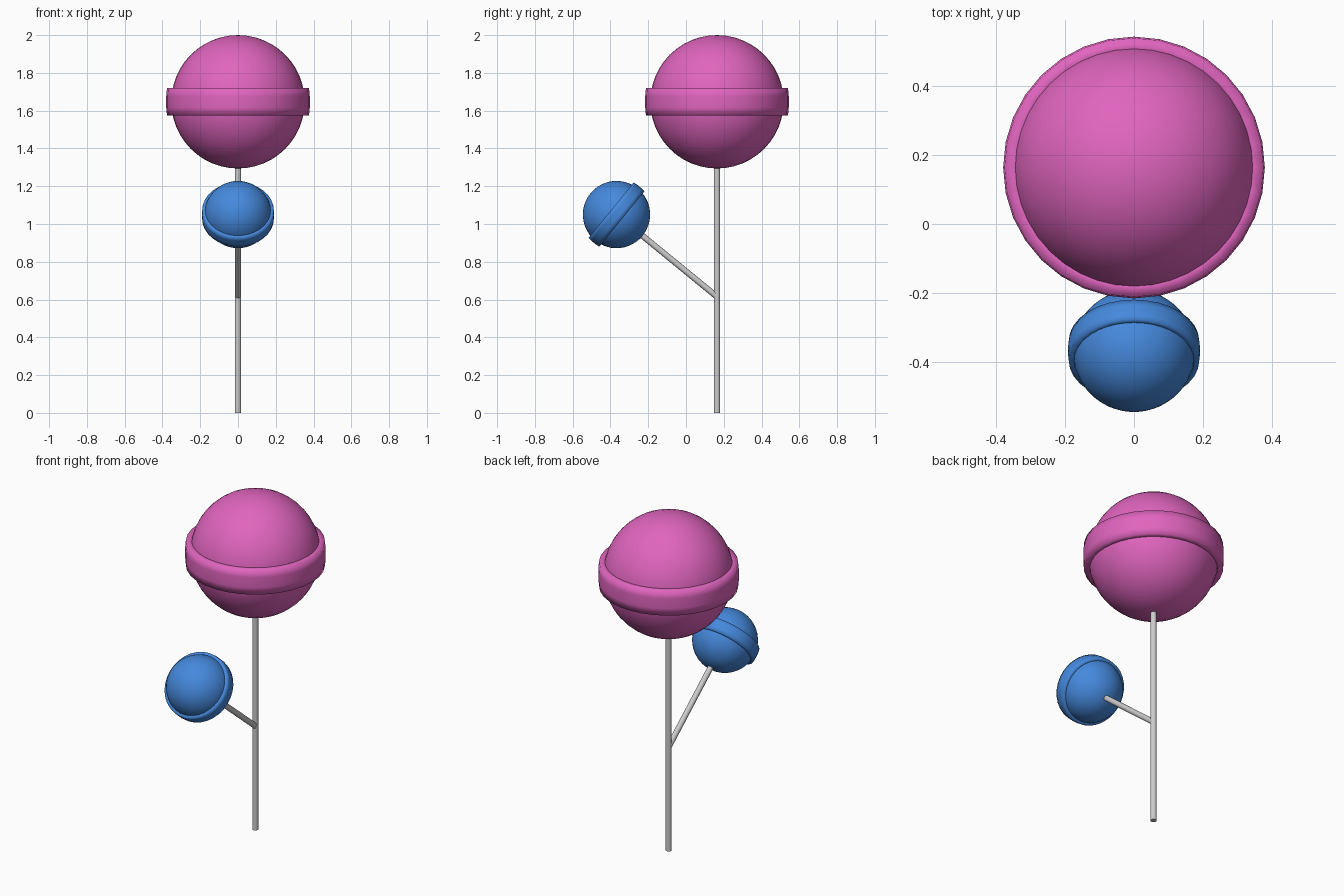
import bpy, bmesh, math
from mathutils import Vector, Matrix

if "Cube" in bpy.data.objects:
    bpy.data.objects.remove(bpy.data.objects["Cube"])


def material(name, color):
    m = bpy.data.materials.new(name)
    m.diffuse_color = color
    m.use_nodes = True
    m.node_tree.nodes["Principled BSDF"].inputs["Base Color"].default_value = m.diffuse_color
    return m


def finish(name, bm, matrix, mat=None, flat_caps=False):
    bmesh.ops.recalc_face_normals(bm, faces=bm.faces)
    for f in bm.faces:
        f.smooth = not (flat_caps and len(f.verts) > 4)
    me = bpy.data.meshes.new(name)
    bm.to_mesh(me)
    bm.free()
    ob = bpy.data.objects.new(name, me)
    bpy.context.collection.objects.link(ob)
    ob.matrix_world = matrix
    if mat:
        me.materials.append(mat)
    return ob


def ball(name, radius, matrix, mat):
    bm = bmesh.new()
    bmesh.ops.create_uvsphere(bm, u_segments=40, v_segments=24, radius=radius)
    finish(name, bm, matrix, mat)


def band(name, scale, matrix, mat, segments=32):
    # closed, slightly bulging cross-section swept round the ball
    profile = [(0.325, -0.073), (0.376, -0.073), (0.380, -0.03),
               (0.380, 0.03), (0.376, 0.073), (0.325, 0.073)]
    bm = bmesh.new()
    rings = []
    for i in range(segments):
        a = math.tau * i / segments
        rings.append([bm.verts.new((r * scale * math.cos(a), r * scale * math.sin(a), z * scale))
                      for r, z in profile])
    n = len(profile)
    for i in range(segments):
        p, q = rings[i], rings[(i + 1) % segments]
        for j in range(n):
            k = (j + 1) % n
            bm.faces.new((p[j], q[j], q[k], p[k]))
    finish(name, bm, matrix, mat)


def stick(name, start, end, radius=0.017):
    d = end - start
    bm = bmesh.new()
    bmesh.ops.create_cone(bm, cap_ends=True, segments=20, radius1=radius,
                          radius2=radius, depth=d.length)
    rot = d.to_track_quat('Z', 'Y').to_matrix().to_4x4()
    finish(name, bm, Matrix.Translation((start + end) / 2) @ rot, flat_caps=True)


pink = material("pink", (0.75, 0.13, 0.52, 1))
blue = material("blue", (0.06, 0.25, 0.72, 1))

# large upright ball on the main stick
big_center = Vector((0, 0.164, 1.647))
big = Matrix.Translation(big_center)
ball("large_ball", 0.353, big, pink)
band("large_band", 1.0, big, pink)
stick("main_stick", Vector((0, 0.164, 0)), Vector((0, 0.164, 1.36)))

# small ball on a branch leaning to the front
fork = Vector((0, 0.164, 0.615))
small_center = Vector((0, -0.368, 1.05))
axis = small_center - fork
tilt = math.atan2(-axis.y, axis.z)
small = Matrix.Translation(small_center) @ Matrix.Rotation(tilt, 4, 'X')
ball("small_ball", 0.178, small, blue)
band("small_band", 0.504, small, blue)
stick("branch_stick", fork, fork + axis * 0.8, 0.016)
